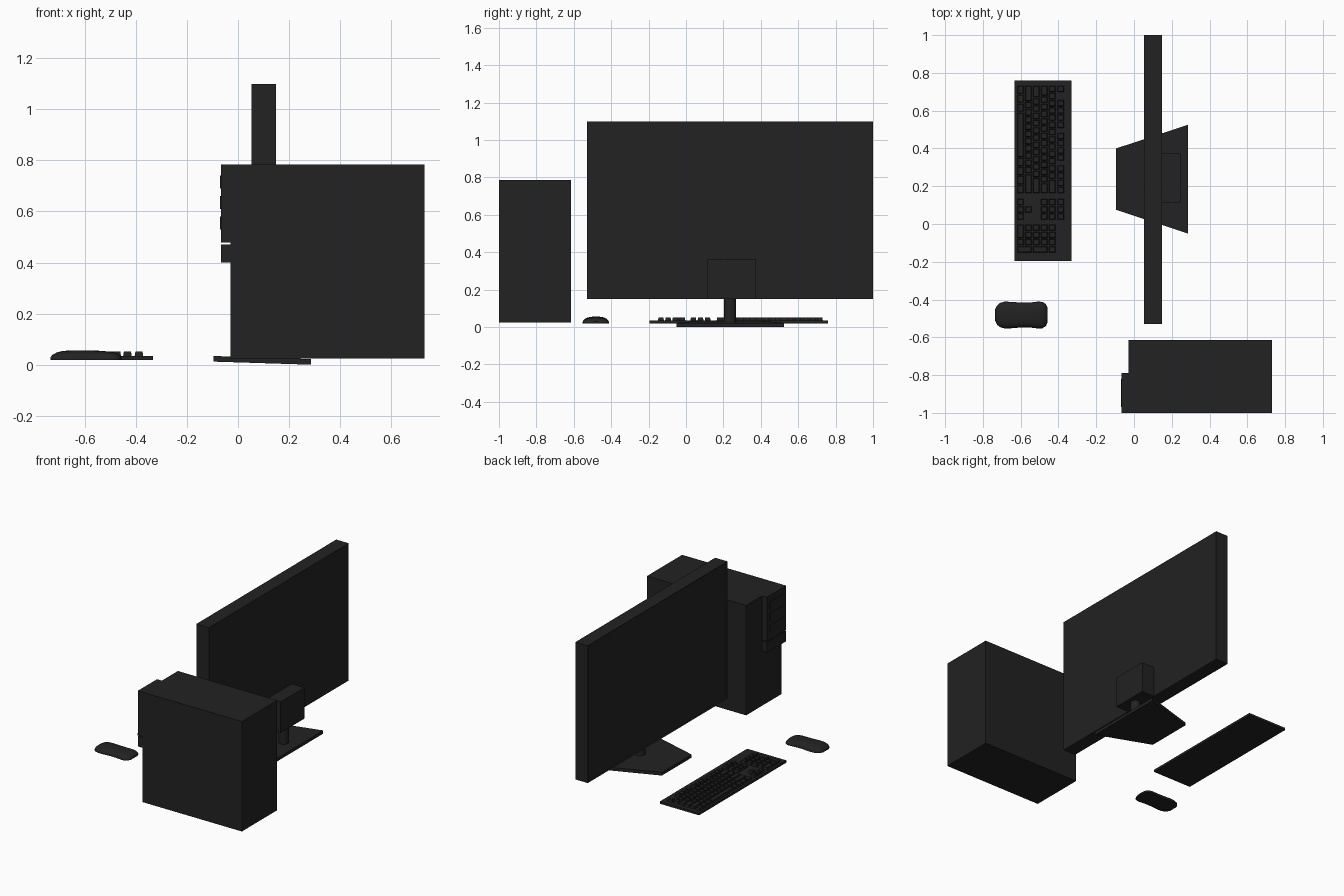
import bpy, bmesh, math
from mathutils import Matrix

if "Cube" in bpy.data.objects:
    bpy.data.objects.remove(bpy.data.objects["Cube"])

black = bpy.data.materials.new("matte_black")
black.diffuse_color = (0.016, 0.016, 0.016, 1)
black.use_nodes = True
black.node_tree.nodes["Principled BSDF"].inputs["Base Color"].default_value = black.diffuse_color


def finish(name, bm):
    bmesh.ops.recalc_face_normals(bm, faces=bm.faces[:])
    me = bpy.data.meshes.new(name)
    bm.to_mesh(me)
    bm.free()
    me.materials.append(black)
    ob = bpy.data.objects.new(name, me)
    bpy.context.collection.objects.link(ob)
    return ob


def add_box(bm, x0, x1, y0, y1, z0, z1, taper=0.0):
    vs = []
    for z, t in ((z0, 0), (z1, taper)):
        vs.append([bm.verts.new(p) for p in ((x0 + t, y0 + t, z), (x1 - t, y0 + t, z),
                                             (x1 - t, y1 - t, z), (x0 + t, y1 - t, z))])
    bm.faces.new(vs[0][::-1])
    bm.faces.new(vs[1])
    return [bm.faces.new((vs[0][i], vs[0][(i + 1) % 4], vs[1][(i + 1) % 4], vs[1][i]))
            for i in range(4)]


def box(name, *dims):
    bm = bmesh.new()
    add_box(bm, *dims)
    return finish(name, bm)


# Monitor panel with a recessed screen on the user's side (-x)
bm = bmesh.new()
sides = add_box(bm, 0.052, 0.148, -0.53, 1.0, 0.15, 1.10)
bmesh.ops.inset_region(bm, faces=[sides[3]], thickness=0.022)
bmesh.ops.translate(bm, verts=sides[3].verts[:], vec=(0.012, 0, 0))
finish("monitor", bm)
box("monitor_back_housing", 0.147, 0.245, 0.115, 0.375, 0.15, 0.365)

# Stand neck
bm = bmesh.new()
bmesh.ops.create_cone(bm, cap_ends=True, segments=24, radius1=0.033, radius2=0.033, depth=0.16,
                      matrix=Matrix.Translation((0.185, 0.235, 0.095)))
neck = finish("stand_neck", bm)

# Stand foot: slightly sloping trapezoid
bm = bmesh.new()
low = [bm.verts.new(p) for p in ((-0.095, 0.075, 0.012), (0.285, -0.05, 0.0),
                                 (0.285, 0.525, 0.0), (-0.095, 0.40, 0.012))]
face = bm.faces.new(low)
ext = bmesh.ops.extrude_face_region(bm, geom=[face])
bmesh.ops.translate(bm, verts=[v for v in ext["geom"] if isinstance(v, bmesh.types.BMVert)],
                    vec=(0, 0, 0.022))
finish("stand_foot", bm)

# Computer tower and its raised front panels
box("tower_case", -0.03, 0.73, -1.0, -0.615, 0.024, 0.785)
box("tower_lower_panel", -0.067, -0.029, -1.0, -0.79, 0.40, 0.471)
bm = bmesh.new()
sides = add_box(bm, -0.067, -0.029, -1.0, -0.79, 0.478, 0.785)
finish("tower_upper_panel", bm)
for i in range(3):
    z = 0.53 + i * 0.08
    box(f"drive_cover_{i + 1}", -0.070, -0.066, -0.97, -0.82, z, z + 0.05)

# Keyboard
box("keyboard_base", -0.632, -0.332, -0.195, 0.76, 0.018, 0.034)
rows_x = [-0.601, -0.559, -0.517, -0.475, -0.433, -0.388]
U = 0.0383
main = [[1.25] * 3 + [6.25] + [1.25] * 4,
        [2.25] + [1] * 10 + [2.75],
        [1.75] + [1] * 11 + [2.25],
        [1.5] + [1] * 12 + [1.5],
        [1] * 13 + [2],
        [1, -1] + [1] * 4 + [-0.5] + [1] * 4 + [-0.5] + [1] * 4]
arrows = [[1, 1, 1], [-1, 1], [], [1, 1, 1], [1, 1, 1], [1, 1, 1]]
pad = [[2, 1], [1, 1, 1], [1, 1, 1], [1, 1, 1], [1, 1, 1, 1], []]
bm = bmesh.new()
for block, start in ((main, 0.735), (arrows, 0.135), (pad, 0.0)):
    for x, widths in zip(rows_x, block):
        y = start
        for w in widths:  # negative widths are gaps
            if w > 0:
                add_box(bm, x - 0.017, x + 0.017, y - w * U + 0.003, y - 0.003,
                        0.033, 0.051, 0.003)
            y -= abs(w) * U
for r in (0, 2):  # tall keys on the number pad
    add_box(bm, rows_x[r] - 0.017, rows_x[r + 1] + 0.017, -4 * U + 0.003, -3 * U - 0.003,
            0.033, 0.051, 0.003)
finish("keyboard_keys", bm)

# Mouse: dome sections lofted along x (x, half width, height)
stations = [(-0.735, 0.030, 0.010), (-0.726, 0.050, 0.020), (-0.710, 0.064, 0.029),
            (-0.685, 0.071, 0.035), (-0.650, 0.070, 0.037), (-0.600, 0.066, 0.037),
            (-0.550, 0.066, 0.036), (-0.510, 0.071, 0.033), (-0.485, 0.070, 0.029),
            (-0.466, 0.058, 0.022), (-0.457, 0.036, 0.012)]
bm = bmesh.new()
rings = []
for x, w, h in stations:
    ring = []
    for i in range(17):
        a = math.pi * i / 16
        c, s = math.cos(a), math.sin(a)
        ring.append(bm.verts.new((x, -0.482 + w * math.copysign(abs(c) ** 0.8, c),
                                  0.019 + h * max(s, 0) ** 0.8)))
    rings.append(ring)
for a, b in zip(rings, rings[1:]):
    for i in range(17):
        j = (i + 1) % 17
        bm.faces.new((a[i], a[j], b[j], b[i]))
bm.faces.new(rings[0])
bm.faces.new(rings[-1])
mouse = finish("mouse", bm)

for ob in (neck, mouse):
    bpy.ops.object.select_all(action="DESELECT")
    ob.select_set(True)
    bpy.context.view_layer.objects.active = ob
    bpy.ops.object.shade_smooth_by_angle(angle=math.radians(40))
